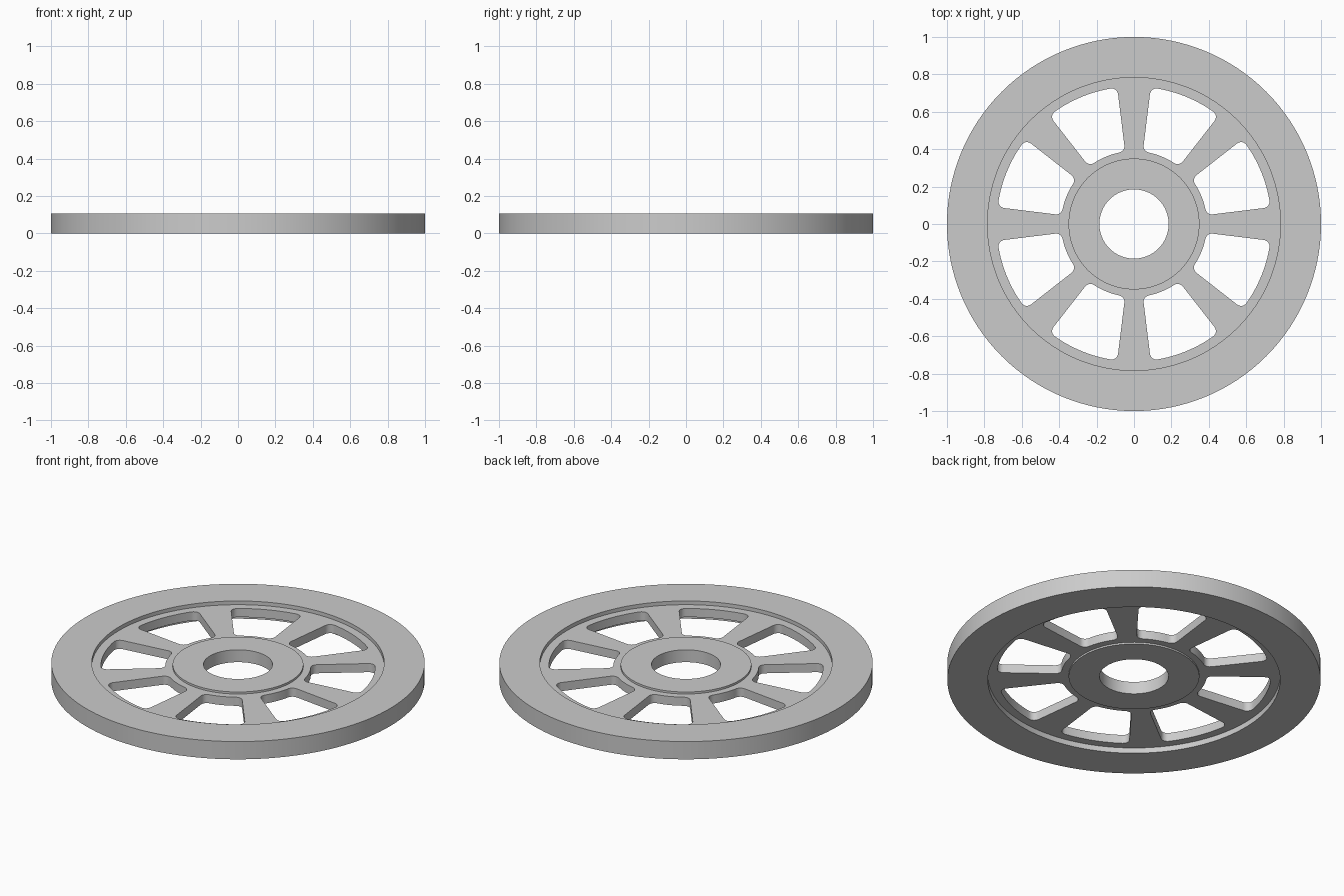
import bpy, bmesh
from math import sin, cos, pi, radians, asin

if "Cube" in bpy.data.objects:
    bpy.data.objects.remove(bpy.data.objects["Cube"])

SEGMENTS = 128
SPOKES = 8

grey = bpy.data.materials.new("plain grey")
grey.use_nodes = True
colour = (0.6, 0.6, 0.6, 1)
grey.diffuse_color = colour
grey.node_tree.nodes["Principled BSDF"].inputs["Base Color"].default_value = colour


def polar(r, a):
    return (r * cos(a), r * sin(a))


def finish(name, bm):
    bmesh.ops.remove_doubles(bm, verts=bm.verts, dist=1e-5)
    bmesh.ops.recalc_face_normals(bm, faces=bm.faces)
    mesh = bpy.data.meshes.new(name)
    bm.to_mesh(mesh)
    bm.free()
    mesh.materials.append(grey)
    obj = bpy.data.objects.new(name, mesh)
    bpy.context.collection.objects.link(obj)
    bpy.ops.object.select_all(action='DESELECT')
    obj.select_set(True)
    bpy.context.view_layer.objects.active = obj
    bpy.ops.object.shade_smooth_by_angle(angle=radians(35))
    return obj


def ring(name, inner, outer, bottom, top):
    """Spin a rectangular section around z."""
    bm = bmesh.new()
    corners = [(inner, bottom), (outer, bottom), (outer, top), (inner, top)]
    verts = [bm.verts.new((r, 0, z)) for r, z in corners]
    edges = [bm.edges.new((verts[i], verts[(i + 1) % 4])) for i in range(4)]
    bmesh.ops.spin(bm, geom=verts + edges, axis=(0, 0, 1), cent=(0, 0, 0),
                   angle=2 * pi, steps=SEGMENTS)
    return finish(name, bm)


def arc(centre, r, start, end, steps):
    angles = [start + (end - start) * i / steps for i in range(steps + 1)]
    return [(centre[0] + r * cos(a), centre[1] + r * sin(a)) for a in angles]


def window(inner, outer, side, fillet):
    """Rounded opening between two spokes, centred on +x."""
    a_in = -side + asin(fillet / (inner + fillet))
    a_out = -side + asin(fillet / (outer - fillet))
    half = arc((0, 0), inner, 0, a_in, 8)[:-1]
    half += arc(polar(inner + fillet, a_in), fillet, a_in + pi, -side + 1.5 * pi, 6)
    half += arc(polar(outer - fillet, a_out), fillet, -side - pi / 2, a_out, 6)
    half += arc((0, 0), outer, a_out, 0, 10)[1:]
    return half + [(x, -y) for x, y in reversed(half[1:-1])]


def plate(name, outlines, bottom, top):
    """Filled flat outline with holes, thickened."""
    curve = bpy.data.curves.new(name, 'CURVE')
    curve.dimensions = '2D'
    curve.fill_mode = 'BOTH'
    curve.extrude = (top - bottom) / 2
    for outline in outlines:
        spline = curve.splines.new('POLY')
        spline.points.add(len(outline) - 1)
        for point, (x, y) in zip(spline.points, outline):
            point.co = (x, y, 0, 1)
        spline.use_cyclic_u = True
    helper = bpy.data.objects.new(name + " outline", curve)
    bpy.context.collection.objects.link(helper)
    mesh = bpy.data.meshes.new_from_object(helper)
    bpy.data.objects.remove(helper)
    bm = bmesh.new()
    bm.from_mesh(mesh)
    bpy.data.meshes.remove(mesh)
    bmesh.ops.translate(bm, verts=bm.verts, vec=(0, 0, (top + bottom) / 2))
    return finish(name, bm)


# Outer rim and raised centre hub
ring("rim", 0.783, 1.0, 0, 0.105)
ring("hub", 0.185, 0.35, 0.022, 0.095)

# Recessed spoke plate with eight rounded windows, tucked into rim and hub
opening = window(0.39, 0.735, radians(180 / SPOKES - 7), 0.035)
outlines = [arc((0, 0), r, 0, 2 * pi, SEGMENTS)[:-1] for r in (0.8, 0.33)]
for i in range(SPOKES):
    turn = 2 * pi * (i + 0.5) / SPOKES
    c, s = cos(turn), sin(turn)
    outlines.append([(x * c - y * s, x * s + y * c) for x, y in opening])
plate("spoke_plate", outlines, 0.032, 0.083)
